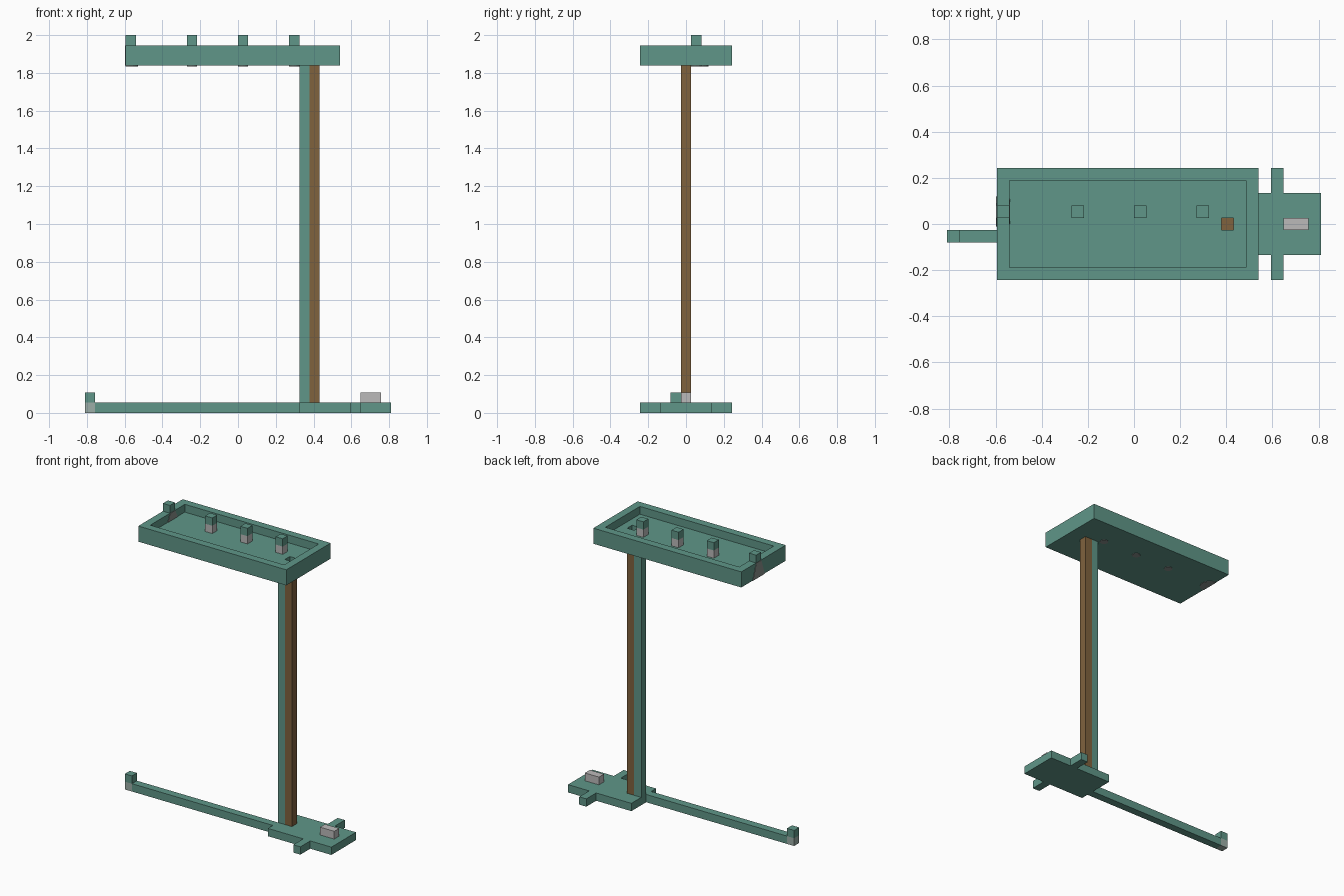
import bpy, bmesh, math
from mathutils import Vector

default = bpy.data.objects.get("Cube")
if default:
    bpy.data.objects.remove(default, do_unlink=True)

# Everything sits on a square module: 30 x 9 x 37 modules
U = 2 / 37
ORIGIN = Vector((15, 4.5, 0))


def material(name, rgb):
    m = bpy.data.materials.new(name)
    m.use_nodes = True
    m.diffuse_color = (*rgb, 1)
    m.node_tree.nodes["Principled BSDF"].inputs["Base Color"].default_value = (*rgb, 1)
    return m


GREEN = material("muted green", (0.115, 0.305, 0.246))
BROWN = material("wood brown", (0.216, 0.122, 0.048))
GREY = material("light grey", (0.5, 0.49, 0.49))
PALE = material("pale grey green", (0.33, 0.42, 0.385))
STAIN = material("worn grey", (0.24, 0.27, 0.255))


def prism(name, outline, offset, mat):
    """Extrude a flat outline, given in modules, along an offset."""
    bm = bmesh.new()
    face = bm.faces.new([bm.verts.new((Vector(p) - ORIGIN) * U) for p in outline])
    out = bmesh.ops.extrude_face_region(bm, geom=[face])
    verts = [v for v in out["geom"] if isinstance(v, bmesh.types.BMVert)]
    bmesh.ops.translate(bm, verts=verts, vec=Vector(offset) * U)
    bmesh.ops.recalc_face_normals(bm, faces=bm.faces)
    mesh = bpy.data.meshes.new(name)
    bm.to_mesh(mesh)
    bm.free()
    mesh.materials.append(mat)
    ob = bpy.data.objects.new(name, mesh)
    bpy.context.collection.objects.link(ob)
    return ob


def box(name, x, y, z, mat):
    outline = [(x[0], y[0], z[0]), (x[1], y[0], z[0]), (x[1], y[1], z[0]), (x[0], y[1], z[0])]
    return prism(name, outline, (0, 0, z[1] - z[0]), mat)


def cut(target, cutter):
    cutter.hide_render = True
    mod = target.modifiers.new("cut", 'BOOLEAN')
    mod.operation = 'DIFFERENCE'
    mod.solver = 'EXACT'
    mod.object = cutter
    bpy.context.view_layer.objects.active = target
    bpy.ops.object.modifier_apply(modifier=mod.name)
    bpy.data.objects.remove(cutter, do_unlink=True)


# Base plate with a side prong on each long edge
half = [(21, 2), (26, 2), (26, 0), (27, 0), (27, 2), (30, 2)]
outline = half + [(x, 9 - y) for x, y in reversed(half)]
prism("base_plate", [(x, y, 0) for x, y in outline], (0, 0, 1), GREEN)
box("base_block", (27, 29), (4, 5), (1, 2), GREY)

# Long floor arm with an upturned tip
box("floor_arm", (1, 21), (3, 4), (0, 1), GREEN)
box("arm_tip", (0, 1), (3, 4), (0, 1), PALE)
box("arm_hook", (0, 1), (3, 4), (1, 2), GREEN)

# Post made of two strips
box("green_post", (21, 22), (4, 5), (1, 34), GREEN)
box("wooden_post", (22, 23), (4, 5), (1, 34), BROWN)

# Open tray with a square hole above the wooden post
tray = box("tray", (4, 25), (0, 9), (34, 36), GREEN)
cut(tray, box("cavity_cutter", (5, 24), (1, 8), (35, 37), GREEN))
cut(tray, box("hole_cutter", (22, 23), (4, 5), (33, 36), GREEN))

# Pegs, with worn spots under the tray
for i, x in enumerate((10, 15, 20)):
    box(f"peg_foot_{i + 1}", (x, x + 1), (5, 6), (35, 36), GREY)
    box(f"peg_top_{i + 1}", (x, x + 1), (5, 6), (36, 37), GREEN)
    ring = [math.tau * k / 12 for k in range(12)]
    spot = [(x + 0.5 + 0.5 * math.cos(a), 5.5 + 0.5 * math.sin(a), 34) for a in ring]
    prism(f"spot_{i + 1}", spot, (0, 0, -0.05), STAIN)

# Rim peg, with worn patches on the wall around it
box("rim_peg", (4, 5), (5, 6), (36, 37), GREEN)
prism("outer_patch", [(4, 4.3, 34), (4, 6.7, 34), (4, 6, 36), (4, 5, 36)], (-0.05, 0, 0), STAIN)
prism("inner_patch", [(5, 4.5, 35), (5, 6.5, 35), (5, 6, 36), (5, 5, 36)], (0.05, 0, 0), STAIN)
arc = [math.pi * (k / 10 - 0.5) for k in range(11)]
prism("under_patch", [(4 + 1.2 * math.cos(a), 5.5 + 1.2 * math.sin(a), 34) for a in arc],
      (0, 0, -0.05), STAIN)
